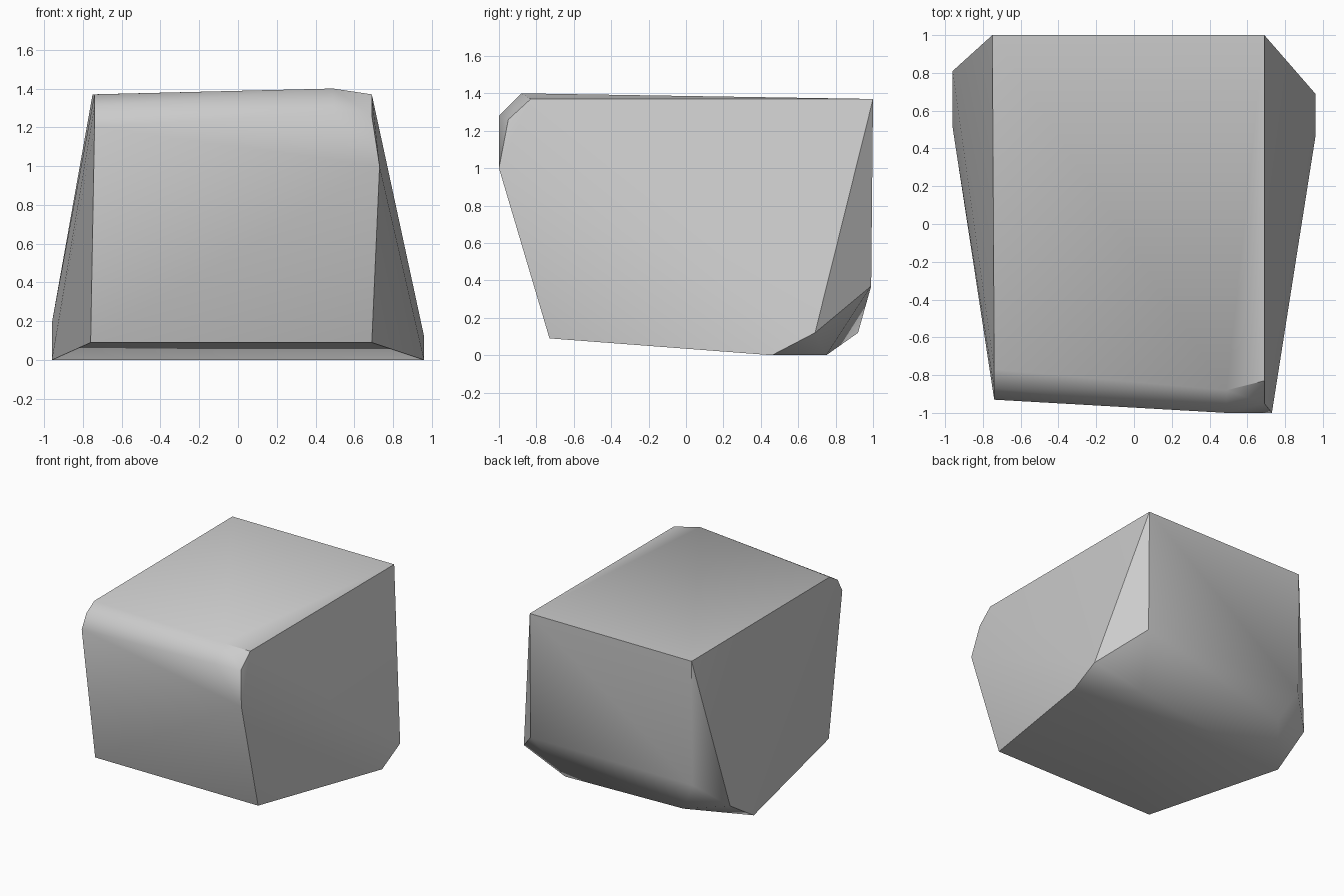
import bpy
import bmesh
import math

# Remove the default object
default_cube = bpy.data.objects.get("Cube")
if default_cube:
    bpy.data.objects.remove(default_cube, do_unlink=True)


def make_material(name, color):
    material = bpy.data.materials.new(name)
    material.use_nodes = True
    material.diffuse_color = color
    material.node_tree.nodes["Principled BSDF"].inputs["Base Color"].default_value = color
    return material


# Corners of the stone block, grouped by region
top_back = [(-.75, 1, 1.37), (.69, 1, 1.37)]
front_round_right = [(-.74, -.77, 1.37), (-.74, -.87, 1.31), (-.74, -.93, 1.2)]
front_round_left = [(.49, -.88, 1.4), (.49, -1, 1.28), (.69, -.83, 1.37),
                    (.69, -.95, 1.26), (.73, -1, 1)]
front_base = [(-.76, -.73, .09), (.69, -.73, .09)]
side_base = [(-.96, .51, 0), (-.96, .81, .19), (.96, .46, 0), (.96, .69, .12)]
back_base = [(-.75, .99, .37), (.69, .99, .37), (-.62, .92, .12), (.55, .75, 0)]

# Wrap the corners in a convex shell
bm = bmesh.new()
for group in (top_back, front_round_right, front_round_left,
              front_base, side_base, back_base):
    for corner in group:
        bm.verts.new(corner)
hull = bmesh.ops.convex_hull(bm, input=bm.verts[:])
loose = [v for v in bm.verts if not v.link_faces]
bmesh.ops.delete(bm, geom=loose, context="VERTS")
bmesh.ops.recalc_face_normals(bm, faces=bm.faces[:])

mesh = bpy.data.meshes.new("stone_block")
bm.to_mesh(mesh)
bm.free()
mesh.materials.append(make_material("light grey stone", (.6, .6, .6, 1)))

stone_block = bpy.data.objects.new("stone_block", mesh)
bpy.context.collection.objects.link(stone_block)

# Soft facets on the worn edges, crisp main edges
bpy.ops.object.select_all(action="DESELECT")
stone_block.select_set(True)
bpy.context.view_layer.objects.active = stone_block
bpy.ops.object.shade_smooth_by_angle(angle=math.radians(40))
